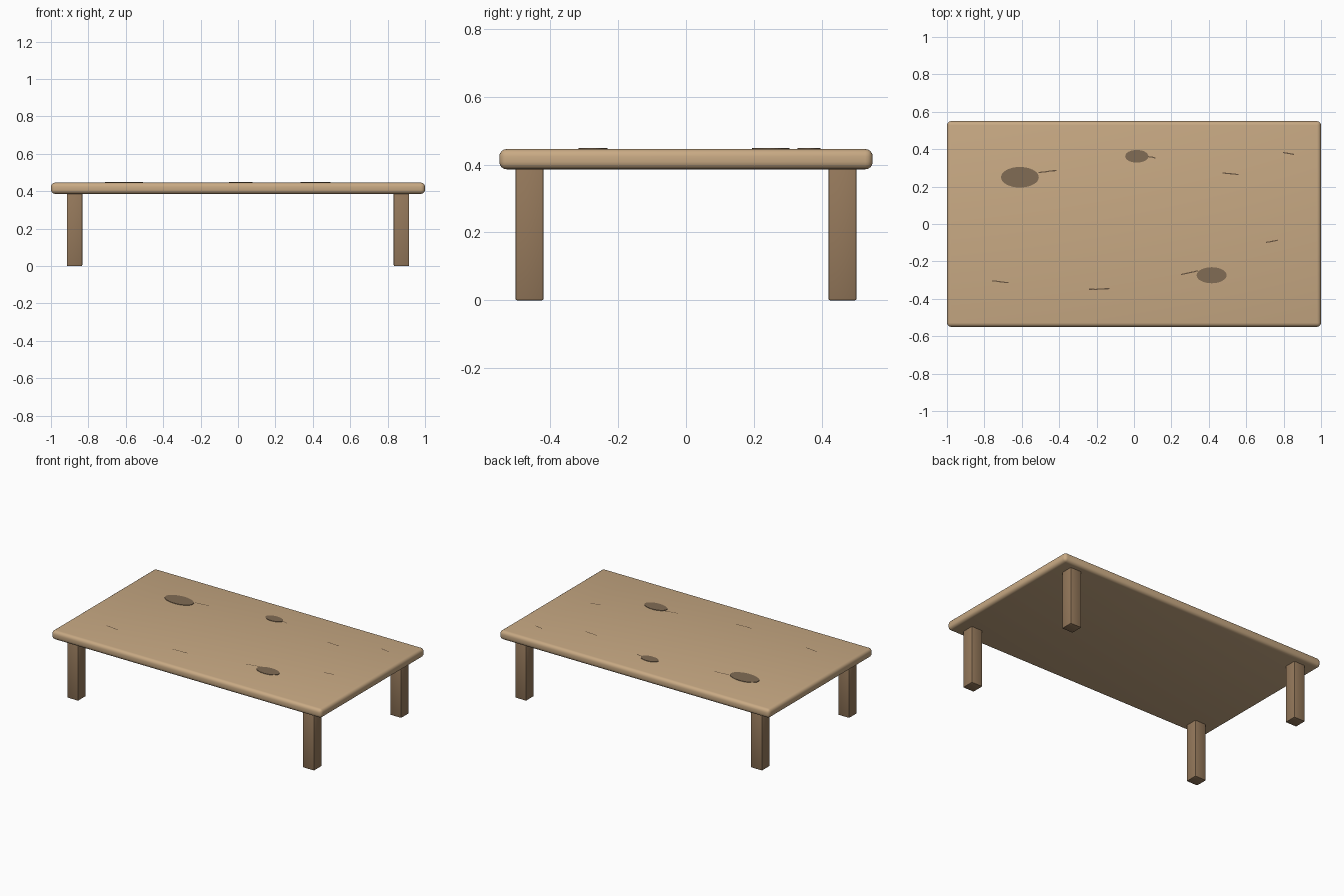
import bpy, bmesh, math, random

if "Cube" in bpy.data.objects:
    bpy.data.objects.remove(bpy.data.objects["Cube"])

random.seed(4)
TOP_Z = 0.446


def material(name, rgb):
    m = bpy.data.materials.new(name)
    m.diffuse_color = (*rgb, 1)
    m.use_nodes = True
    m.node_tree.nodes["Principled BSDF"].inputs["Base Color"].default_value = m.diffuse_color
    return m


wood = material("light_wood", (0.58, 0.40, 0.23))
leg_wood = material("leg_wood", (0.30, 0.19, 0.105))
stain_mat = material("stain", (0.22, 0.15, 0.09))
scratch_mat = material("scratch", (0.13, 0.085, 0.05))


def box(name, center, size, bevel, segments, mat):
    bpy.ops.mesh.primitive_cube_add(size=1, location=center)
    o = bpy.context.object
    o.name = name
    o.scale = size
    bpy.ops.object.transform_apply(location=False, rotation=False, scale=True)
    mod = o.modifiers.new("bevel", 'BEVEL')
    mod.width, mod.segments = bevel, segments
    bpy.ops.object.modifier_apply(modifier="bevel")
    o.data.materials.append(mat)
    bpy.ops.object.shade_smooth_by_angle(angle=math.radians(35))
    return o


# Rounded table top
box("table_top", (0, 0, 0.416), (2, 1.1, 0.06), 0.022, 4, wood)

# Four square legs
for sy, fb in ((-1, "front"), (1, "back")):
    for sx, lr in ((-1, "left"), (1, "right")):
        box(f"{fb}_{lr}_leg", (sx * 0.874, sy * 0.461, 0.196),
            (0.083, 0.083, 0.392), 0.005, 2, leg_wood)

# Flat oval stains on the surface
for i, (x, y, rx, ry) in enumerate([(-0.61, 0.25, 0.101, 0.055),
                                    (0.015, 0.362, 0.062, 0.034),
                                    (0.415, -0.274, 0.08, 0.043)]):
    bpy.ops.mesh.primitive_cylinder_add(vertices=32, radius=1, depth=0.004,
                                        location=(x, y, TOP_Z + 0.001))
    o = bpy.context.object
    o.name = f"stain_{i + 1}"
    o.scale = (rx, ry, 1)
    o.data.materials.append(stain_mat)

# Thin wavering scratches, drawn as narrow strips
scratches = [(-0.51, 0.276, -0.415, 0.286), (0.07, 0.362, 0.116, 0.353),
             (0.472, 0.272, 0.56, 0.265), (0.797, 0.382, 0.855, 0.372),
             (0.705, -0.098, 0.77, -0.087), (0.25, -0.27, 0.342, -0.251),
             (-0.76, -0.303, -0.67, -0.314), (-0.24, -0.35, -0.13, -0.346)]
for i, (x0, y0, x1, y1) in enumerate(scratches):
    bm = bmesh.new()
    n, rows = 10, []
    for k in range(n + 1):
        t = k / n
        x, y = x0 + (x1 - x0) * t, y0 + (y1 - y0) * t + random.uniform(-.001, .001)
        rows.append([bm.verts.new((x, y + s, TOP_Z + 0.002)) for s in (-.003, .003)])
    for a, b in zip(rows, rows[1:]):
        bm.faces.new((a[0], b[0], b[1], a[1]))
    me = bpy.data.meshes.new(f"scratch_{i + 1}")
    bm.to_mesh(me)
    bm.free()
    me.materials.append(scratch_mat)
    bpy.context.collection.objects.link(bpy.data.objects.new(me.name, me))
